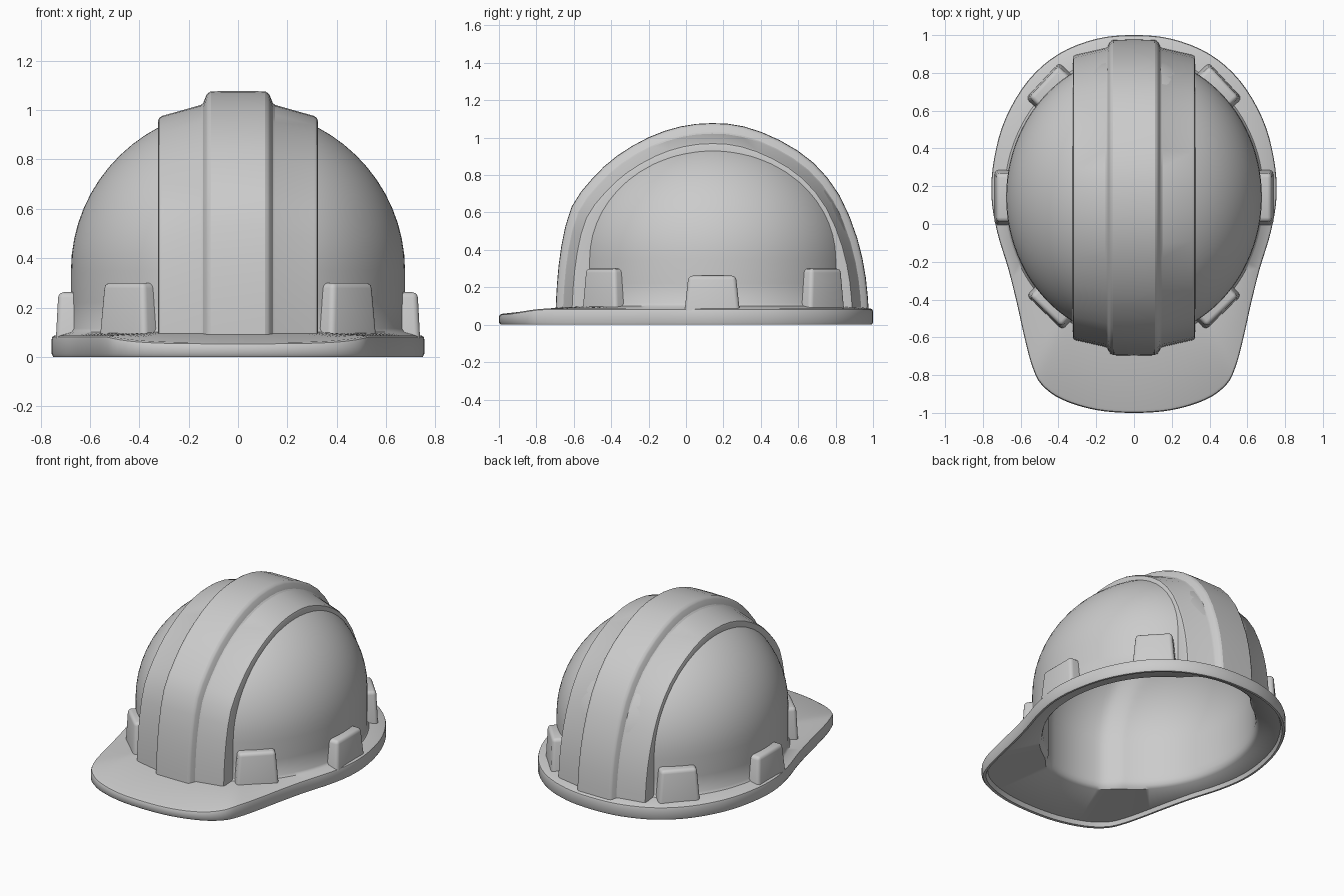
import bpy, bmesh, math
from mathutils import Vector, Matrix

if "Cube" in bpy.data.objects:
    bpy.data.objects.remove(bpy.data.objects["Cube"])

CY = 0.143                      # dome centre in y
A, B, H, ZB = 0.677, 0.75, 0.66, 0.35   # dome radii, cap height, cap base
B_IN = 0.768                    # hollow is a little longer than the dome in proportion


def finish(name, bm, angle=30):
    bmesh.ops.remove_doubles(bm, verts=bm.verts, dist=1e-5)
    bmesh.ops.recalc_face_normals(bm, faces=bm.faces)
    me = bpy.data.meshes.new(name)
    bm.to_mesh(me)
    bm.free()
    ob = bpy.data.objects.new(name, me)
    bpy.context.collection.objects.link(ob)
    bpy.ops.object.select_all(action='DESELECT')
    ob.select_set(True)
    bpy.context.view_layer.objects.active = ob
    bpy.ops.object.shade_smooth_by_angle(angle=math.radians(angle))
    return ob


def loft(name, rings, closed, angle=30):
    bm = bmesh.new()
    rows = [[bm.verts.new(p) for p in r] for r in rings]
    n = len(rows[0])
    for r0, r1 in zip(rows, rows[1:]):
        for i in range(n if closed else n - 1):
            j = (i + 1) % n
            bm.faces.new((r0[i], r0[j], r1[j], r1[i]))
    return finish(name, bm, angle)


def spline(pts, steps, closed):
    pts = [Vector(p) for p in pts]
    n = len(pts)
    at = (lambda i: pts[i % n]) if closed else (lambda i: pts[max(0, min(n - 1, i))])
    out = []
    for i in range(n if closed else n - 1):
        p0, p1, p2, p3 = at(i - 1), at(i), at(i + 1), at(i + 2)
        for s in range(steps):
            t = s / steps
            out.append(0.5 * (2 * p1 + (p2 - p0) * t + (2 * p0 - 5 * p1 + 4 * p2 - p3) * t * t
                              + (3 * p1 - p0 - 3 * p2 + p3) * t ** 3))
    if not closed:
        out.append(pts[-1])
    return out


def smooth(a, b, x):
    t = max(0, min(1, (x - a) / (b - a)))
    return t * t * (3 - 2 * t)


# Brim outline with the peak at the front, mirrored in x
half = [(0, -1), (.2, -.985), (.38, -.93), (.49, -.85), (.54, -.75), (.58, -.6), (.62, -.42),
        (.665, -.24), (.725, -.04), (.755, .15), (.74, .35), (.68, .56), (.56, .76),
        (.4, .9), (.2, .98), (0, 1)]
outline = spline(half + [(-x, y) for x, y in half[-2:0:-1]], 4, True)
centre = Vector((0, CY))


def brim_ring(k, bottom=None, drop=0.0):
    ring = []
    for p in outline:
        q = centre + (p - centre) * k
        z = bottom if bottom is not None else .086 - .028 * smooth(-.74, -1.0, q.y) - drop
        ring.append((q.x, q.y, z))
    return ring


def dome_ring(k, z, inner=False, rise=0.0):
    ring = []
    for p in outline:
        d = (p - centre).normalized()
        r = k / math.hypot(d.x / A, d.y / (B_IN if inner else B))
        s = 1.0
        if inner:           # hollow follows the raised band inside
            s = .95 - .055 * smooth(.2, .34, abs(d.x * r))
        ring.append((d.x * r * s, CY + d.y * r * s, z + rise * s))
    return ring


# Shell: dome outside, brim, underside and hollow inside in one loft
N = 16
lat = [math.pi / 2 * i / N for i in range(N + 1)]
rings = [dome_ring(max(0, math.cos(t)), ZB, False, H * math.sin(t)) for t in reversed(lat)]
rings += [dome_ring(1.0, .22), dome_ring(1.0, .115), dome_ring(1.015, .1)]
rings += [brim_ring(.985), brim_ring(.996, drop=.005), brim_ring(1.0, drop=.016),
          brim_ring(1.0, .012), brim_ring(.992, 0), brim_ring(.975, 0), brim_ring(.963, .025)]
rings += [dome_ring(1.04, .048, True), dome_ring(1.015, .065, True),
          dome_ring(1.003, .09, True), dome_ring(1.0, .13, True)]
rings += [dome_ring(max(0, math.cos(t)), ZB, True, H * math.sin(t)) for t in lat]
loft("helmet_shell", rings, True, 40)

# Stepped crown band running front to back
side = [(-.695, .08), (-.688, .22), (-.665, .42), (-.61, .63), (-.5, .78), (-.37, .9),
        (-.2, 1.0), (-.03, 1.058), (.14, 1.076), (.31, 1.058), (.5, .985), (.68, .865),
        (.82, .69), (.915, .46), (.96, .25), (.975, .08)]
side = spline(side, 2, False)
# half-width, scale in y, scale in z
step = [(.11, 1, 1), (.122, .993, .993), (.128, .985, .985), (.141, .955, .953),
        (.15, .948, .945), (.308, .905, .9), (.32, .897, .892), (.324, .88, .88),
        (.325, .765, .82)]
cross = [(-x, s, h) for x, s, h in reversed(step)] + [(0, 1.002, 1.002)] + step
loft("crown_band", [[(x, .14 + (p.x - .14) * s, .08 + (p.y - .08) * h) for p in side]
                    for x, s, h in cross], False, 25)


# Accessory lugs around the rim: outer-face position, facing angle, width, top height
def lug(name, x, y, deg, width, top, depth):
    bm = bmesh.new()
    bmesh.ops.create_cube(bm, size=1)
    for v in bm.verts:
        up = v.co.z > 0
        v.co = Vector(((v.co.x - .5) * depth - (.01 if up and v.co.x > 0 else 0),
                       v.co.y * width * (.86 if up else 1), top if up else .075))
    edges = [e for e in bm.edges if max(v.co.z for v in e.verts) > .1
             and max(v.co.x for v in e.verts) > -.02]
    bmesh.ops.bevel(bm, geom=edges, offset=.022, segments=3, profile=.5, affect='EDGES')
    bm.transform(Matrix.Translation((x, y, 0)) @ Matrix.Rotation(math.radians(deg), 4, 'Z'))
    finish(name, bm, 35)


for sx, label in ((1, "right"), (-1, "left")):
    for place, x, y, deg, w, top, dep in (("side", .738, .14, 0, .295, .262, .105),
                                          ("front", .474, -.47, -46, .265, .3, .11),
                                          ("back", .485, .76, 43, .26, .3, .11)):
        lug(f"{place}_lug_{label}", sx * x, y, deg if sx > 0 else 180 - deg, w, top, dep)
